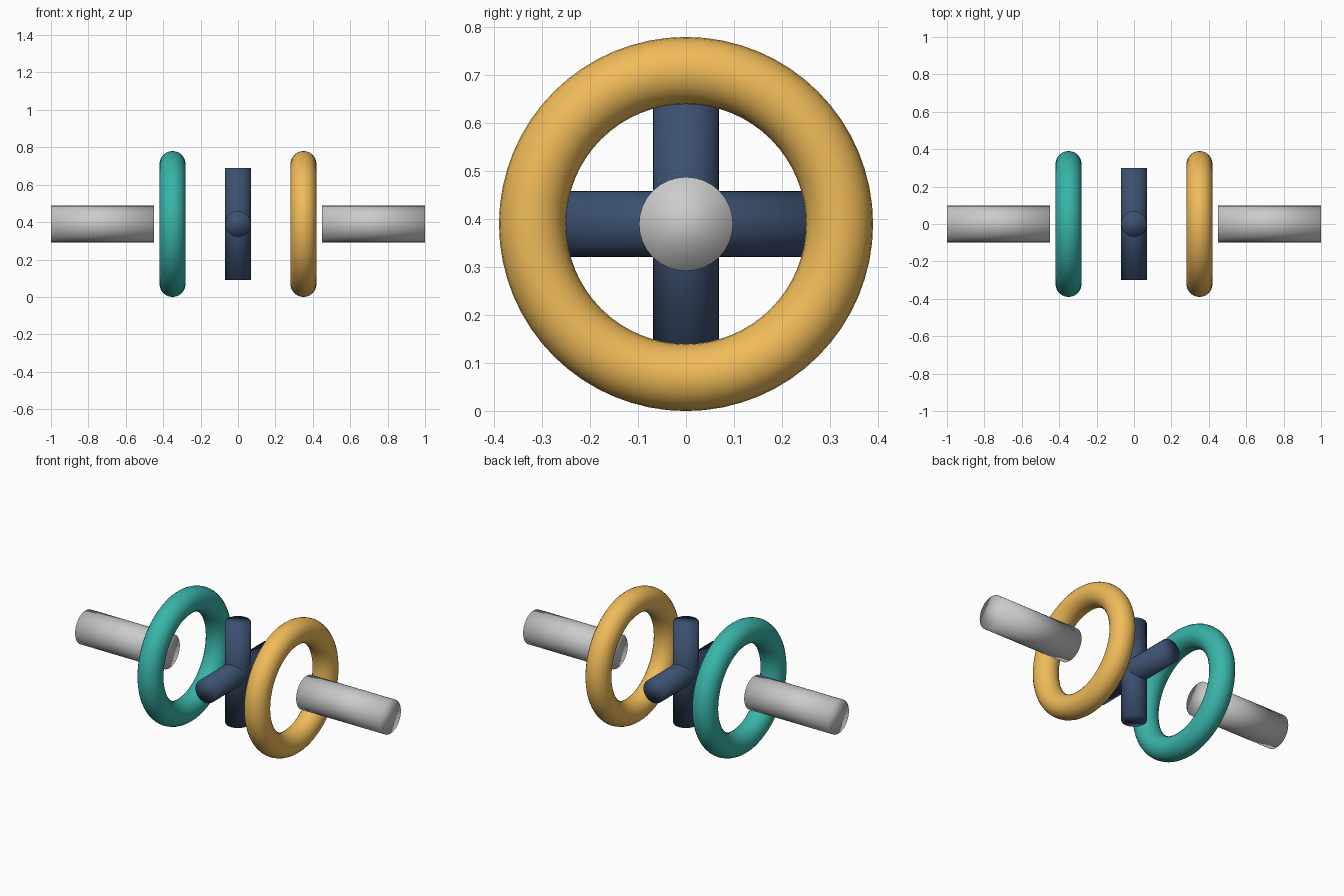
import bpy
from math import pi

if "Cube" in bpy.data.objects:
    bpy.data.objects.remove(bpy.data.objects["Cube"])

CZ = 0.39  # height of the common axis


def material(name, rgb):
    m = bpy.data.materials.new(name)
    m.diffuse_color = (*rgb, 1)
    m.use_nodes = True
    m.node_tree.nodes["Principled BSDF"].inputs["Base Color"].default_value = m.diffuse_color
    return m


def finish(name, mat=None):
    ob = bpy.context.object
    ob.name = name
    if mat:
        ob.data.materials.append(mat)
    bpy.ops.object.shade_smooth()
    return ob


def rod(name, radius, length, x, rot, mat=None):
    bpy.ops.mesh.primitive_cylinder_add(vertices=32, radius=radius, depth=length,
                                        location=(x, 0, CZ), rotation=rot)
    return finish(name, mat)


def ring(name, x, mat):
    bpy.ops.mesh.primitive_torus_add(major_radius=0.32, minor_radius=0.07,
                                     major_segments=64, minor_segments=24,
                                     location=(x, 0, CZ), rotation=(0, pi / 2, 0))
    return finish(name, mat)


teal = material("teal", (0.04, 0.46, 0.40))
amber = material("amber", (0.87, 0.50, 0.10))
navy = material("navy", (0.045, 0.08, 0.16))

# Shafts on either side
for side, s in (("left", -1), ("right", 1)):
    rod(f"{side}_shaft", 0.098, 0.55, s * 0.725, (0, pi / 2, 0))

# Yoke rings
ring("left_yoke_ring", -0.35, teal)
ring("right_yoke_ring", 0.35, amber)

# Central cross
rod("cross_upright_pin", 0.069, 0.6, 0, (0, 0, 0), navy)
rod("cross_level_pin", 0.069, 0.6, 0, (pi / 2, 0, 0), navy)
